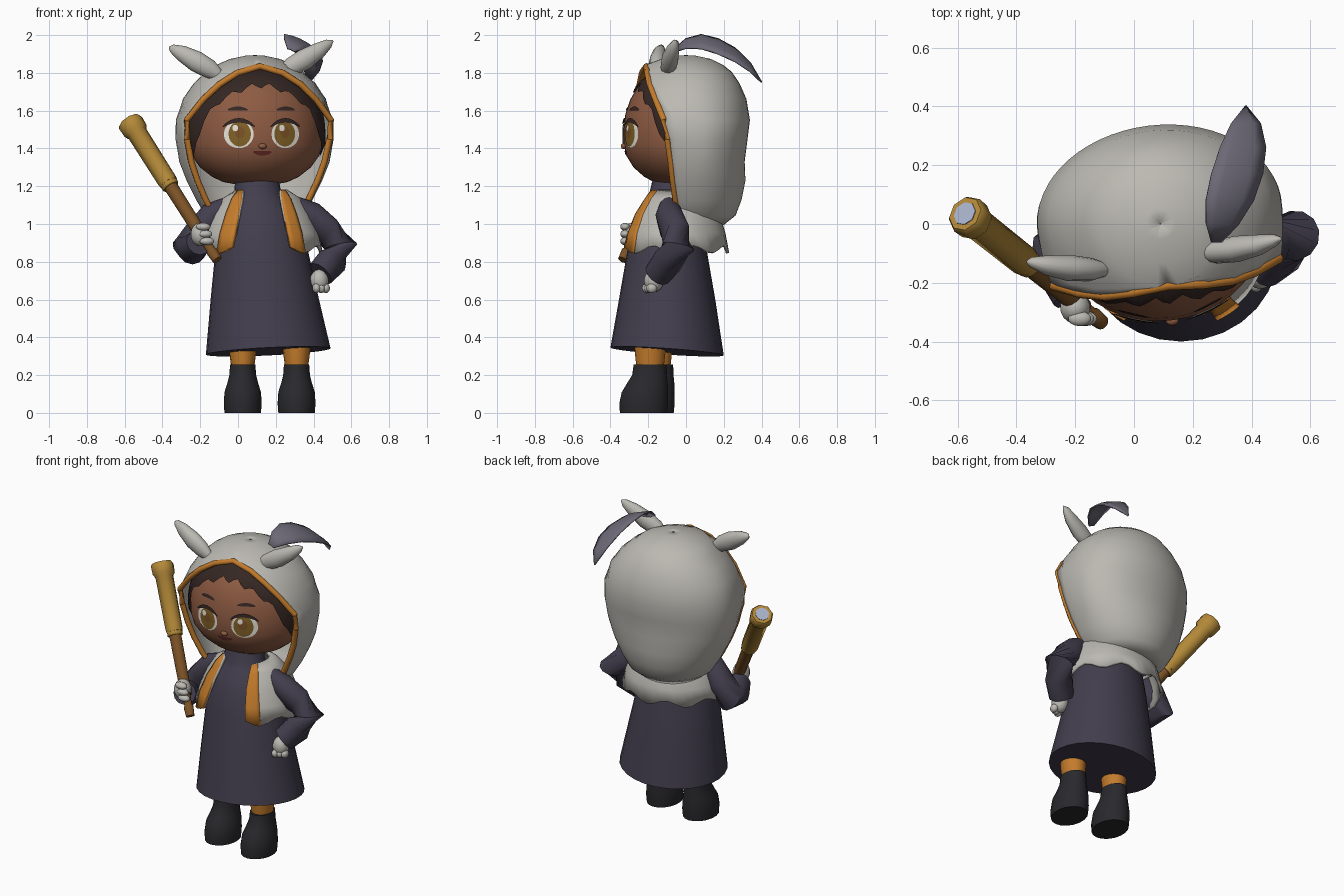
import bpy, bmesh
from math import sin, cos, pi, asin, sqrt, radians
from mathutils import Vector

if "Cube" in bpy.data.objects:
    bpy.data.objects.remove(bpy.data.objects["Cube"])

COL = dict(grey=(.50, .485, .445), navy=(.055, .048, .075), skin=(.27, .105, .055), orange=(.55, .2, .025),
           black=(.022, .021, .025), hair=(.035, .02, .017), gold=(.45, .25, .04), brown=(.2, .085, .02),
           feather=(.15, .14, .18), lens=(.4, .45, .6), white=(.8, .77, .7), iris=(.22, .12, .02), lip=(.12, .02, .02))
MATS = {}
HEAD = (.09, 0, 0)


def finish(name, bm, col, head=False, thick=0):
    bmesh.ops.remove_doubles(bm, verts=bm.verts, dist=.0004)
    bmesh.ops.recalc_face_normals(bm, faces=bm.faces)
    me = bpy.data.meshes.new(name)
    bm.to_mesh(me)
    bm.free()
    ob = bpy.data.objects.new(name, me)
    bpy.context.collection.objects.link(ob)
    if col not in MATS:
        MATS[col] = bpy.data.materials.new(col)
        MATS[col].diffuse_color = (*COL[col], 1)
    me.materials.append(MATS[col])
    if head:  # head group is turned slightly to its left
        ob.location, ob.rotation_euler = HEAD, (0, 0, radians(7))
    if thick:
        m = ob.modifiers.new("thickness", 'SOLIDIFY')
        m.thickness, m.offset = thick, 0
    bpy.ops.object.select_all(action='DESELECT')
    ob.select_set(True)
    bpy.context.view_layer.objects.active = ob
    bpy.ops.object.shade_smooth_by_angle(angle=radians(48))
    return ob


def skin_rows(rows, closed, caps=False):
    bm = bmesh.new()
    vs = [[bm.verts.new(p) for p in r] for r in rows]
    n = len(rows[0])
    for a, b in zip(vs, vs[1:]):
        for i in range(n if closed else n - 1):
            j = (i + 1) % n
            bm.faces.new((a[i], a[j], b[j], b[i]))
    if caps:
        bm.faces.new(vs[0])
        bm.faces.new(vs[-1])
    return bm


def stack(name, levels, col, n=24, head=False, tilt=(0, 0)):
    """Stacked ellipses: z, cx, cy, rx, ry. The lowest one may be tilted."""
    rows = []
    for k, (z, cx, cy, rx, ry) in enumerate(levels):
        row = []
        for i in range(n):
            x, y = rx * sin(2 * pi * i / n), -ry * cos(2 * pi * i / n)
            row.append((cx + x, cy + y, z + (x * tilt[0] + y * tilt[1] if k == 0 else 0)))
        rows.append(row)
    return finish(name, skin_rows(rows, True, True), col, head)


def tube(name, pts, radii, col, n=12, flat=1, head=False):
    pts = [Vector(p) for p in pts]
    rows = []
    for i, (p, r) in enumerate(zip(pts, radii)):
        a, b = pts[max(i - 1, 0)], pts[min(i + 1, len(pts) - 1)]
        q = (b - a).to_track_quat('Z', 'Y')
        rows.append([p + q @ Vector((r * flat * cos(2 * pi * k / n), r * sin(2 * pi * k / n), 0)) for k in range(n)])
    return finish(name, skin_rows(rows, True, True), col, head)


def shell(name, levels, col, cx=0, n=36, span=(0, 1), grow=0, hem=0, head=False, thick=.018):
    """Garment open at the front. Levels: z, rx, cy, y_back, opening half width, opening y."""
    rows = []
    for k, (z, rx, cy, yb, w, ye) in enumerate(levels):
        gap = asin(w / rx)
        ryf = (cy - ye) / cos(gap)
        row = []
        for i in range(n + 1):
            a = gap + (2 * pi - 2 * gap) * (span[0] + (span[1] - span[0]) * i / n)
            ry = ryf if cos(a) > 0 else yb - cy
            row.append((cx - (rx + grow) * sin(a), cy - (ry + grow) * cos(a), z + (hem * cos(8 * a) if k == 0 else 0)))
        rows.append(row)
    finish(name, skin_rows(rows, False), col, head, thick)
    return rows


def ball(name, loc, scale, col, head=False):
    bm = bmesh.new()
    bmesh.ops.create_uvsphere(bm, u_segments=14, v_segments=9, radius=1)
    for v in bm.verts:
        v.co = Vector(a * b + c for a, b, c in zip(v.co, scale, loc))
    return finish(name, bm, col, head)


# head
PROF = [(1.207, .25), (1.222, .48), (1.25, .65), (1.30, .83), (1.36, .95), (1.42, 1), (1.50, 1), (1.58, .97),
        (1.66, .885), (1.72, .77), (1.77, .6), (1.805, .38), (1.82, .1)]
RX, RY, CY = .355, .31, -.02


def prof(z):
    for (z0, s0), (z1, s1) in zip(PROF, PROF[1:]):
        if z <= z1:
            return s0 + (s1 - s0) * (z - z0) / (z1 - z0)
    return .1


stack("head", [(z, 0, CY, RX * s, RY * s) for z, s in PROF], 'skin', 40, True)

# hair with a jagged fringe and longer sides
rows = [[] for _ in range(9)]
N = 72
for i in range(N):
    a = 2 * pi * i / N
    d = min(a, 2 * pi - a) * 180 / pi
    lo = 1.725 - .12 * (d / 48) ** 2 if d < 48 else max(1.36, 1.605 - .0105 * (d - 48))
    lo += (.0, .018, .03, .012)[i % 4] - .015
    for k in range(9):
        z = lo + (1.822 - lo) * k / 8
        s = prof(z) * (1.035 if k else 1.02) + .012
        rows[k].append((RX * s * sin(a), CY - RY * s * cos(a), z + .008))
finish("hair", skin_rows(rows, True), 'hair', True)


# face features laid on the head surface
def decal(name, x0, z0, rx, rz, col, off, bend=0):
    rows = []
    for r in (.001, .35, .7, 1):
        row = []
        for k in range(20):
            x, z = r * rx * cos(pi * k / 10), r * rz * sin(pi * k / 10)
            z += z0 + bend * x * x
            x += x0
            row.append((x, CY - off - RY * sqrt(max(0, prof(z) ** 2 - (x / RX) ** 2)), z))
        rows.append(row)
    finish(name, skin_rows(rows, True, True), col, True)


for side, s in (("left", -1), ("right", 1)):
    x = .124 * s
    decal(side + "_eye_white", x, 1.475, .077, .074, 'white', .004)
    decal(side + "_iris", x - .004 * s, 1.477, .058, .067, 'iris', .007)
    decal(side + "_pupil", x - .004 * s, 1.485, .026, .032, 'brown', .009)
    decal(side + "_eye_glint", x - .02, 1.508, .015, .017, 'white', .011)
    decal(side + "_lash", x, 1.549, .083, .012, 'hair', .010, -5)
    decal(side + "_brow", x + .004 * s, 1.612, .052, .010, 'hair', .006, -3)
decal("mouth", .0, 1.374, .05, .012, 'lip', .004, 3)
ball("nose", (0, -.332, 1.412), (.022, .016, .015), 'skin', True)

# hood and its trim
hood = [(.99, .17, .03, .18, .14, -.05), (1.05, .25, .03, .255, .23, -.07), (1.13, .30, .03, .285, .275, -.09),
        (1.23, .35, .03, .305, .32, -.11), (1.33, .39, .03, .30, .355, -.125), (1.45, .41, .03, .315, .38, -.145),
        (1.55, .408, .03, .328, .385, -.165), (1.66, .37, .03, .31, .30, -.20), (1.74, .315, .02, .275, .215, -.22),
        (1.80, .25, .02, .235, .12, -.22), (1.835, .20, .01, .19, 0, -.21), (1.865, .13, 0, .13, 0, -.13),
        (1.882, .05, 0, .05, 0, -.05), (1.885, .001, 0, .001, 0, -.001)]
rows = shell("hood", hood, 'grey', head=True)[:11]
edge = [r[0] for r in rows] + [r[-1] for r in rows[-2::-1]]
tube("hood_trim", edge, [.017] * len(edge), 'orange', 8, head=True)

# hood ears
tube("left_ear", [(-.10, -.155, 1.785), (-.15, -.155, 1.82), (-.22, -.15, 1.86), (-.30, -.14, 1.905), (-.35, -.13, 1.93), (-.365, -.128, 1.935)],
     [.03, .05, .056, .042, .022, .004], 'grey', 12, .8)
tube("right_ear", [(.23, -.10, 1.80), (.28, -.095, 1.83), (.35, -.085, 1.87), (.43, -.07, 1.92), (.48, -.055, 1.955), (.503, -.05, 1.97)],
     [.03, .05, .056, .043, .025, .004], 'grey', 12, .8)

# feather: curved, folded blade
path = [(.28, -.06, 1.92), (.30, 0, 1.955), (.325, .08, 1.965), (.35, .17, 1.94), (.37, .26, 1.895), (.38, .34, 1.83), (.38, .40, 1.75)]
rows = []
for (x, y, z), w in zip(path, (.02, .06, .088, .095, .085, .055, .002)):
    rows.append([(x + w * t * .92, y, z - w * t * .42 + .16 * w * (1 - t * t)) for t in (-1, -.5, 0, .5, 1)])
finish("feather", skin_rows(rows, False), 'feather', thick=.008)

# robe with collar
stack("robe", [(.325, .16, -.10, .33, .30), (.60, .142, -.10, .287, .255), (.86, .125, -.10, .245, .21),
               (1.0, .115, -.10, .215, .18), (1.08, .11, -.095, .18, .15), (1.13, .107, -.09, .14, .12),
               (1.16, .105, -.085, .125, .11), (1.24, .10, -.07, .115, .105)], 'navy', 28, tilt=(.05, -.07))

# capelet with scalloped hem and orange borders
cape = [(.865, .315, -.07, .22, .15, -.315), (.95, .295, -.07, .20, .135, -.295), (1.05, .255, -.07, .17, .115, -.255),
        (1.13, .20, -.08, .10, .10, -.205), (1.175, .13, -.08, .04, .095, -.175)]
shell("capelet", cape, 'grey', .125, hem=-.02)
for side, sp in (("left", (0, .06)), ("right", (.945, 1))):
    shell(side + "_capelet_border", cape, 'orange', .125, 4, sp, .008, -.02)

# arms and hands
tube("right_arm", [(.30, -.09, 1.10), (.385, -.09, 1.05), (.47, -.06, .965), (.545, -.04, .88), (.50, -.095, .805), (.435, -.15, .735)],
     [.05, .072, .08, .088, .082, .074], 'navy')
tube("left_arm", [(-.04, -.09, 1.10), (-.13, -.085, 1.05), (-.20, -.08, .96), (-.265, -.085, .87), (-.245, -.17, .865), (-.21, -.25, .90)],
     [.05, .072, .08, .086, .08, .068], 'navy')
ball("right_hand", (.43, -.17, .70), (.05, .052, .06), 'grey')
ball("left_hand", (-.2, -.285, .945), (.052, .055, .062), 'grey')
for i in range(3):
    ball("right_finger", (.415 + .025 * i, -.205 + .012 * i, .66), (.022, .028, .026), 'grey')
    ball("left_finger", (-.185 + .01 * i, -.322, .985 - .038 * i), (.04, .026, .021), 'grey')

# spyglass along one axis
A, B = Vector((-.11, -.335, .81)), Vector((-.575, .035, 1.545))


def scope(name, steps, col, n=8):
    tube(name, [A.lerp(B, t) for t, r in steps], [r for t, r in steps], col, n)


scope("spyglass_eyepiece", [(0, .026), (.06, .03), (.07, .024), (.2, .024)], 'brown', 12)
scope("spyglass_draw_tube", [(.14, .034), (.55, .037)], 'brown', 12)
scope("spyglass_ring", [(.525, .043), (.53, .047), (.555, .047), (.56, .043)], 'gold', 12)
scope("spyglass_barrel", [(.55, .050), (.57, .053), (.91, .055), (.93, .068), (.985, .070), (1, .062)], 'gold')
scope("spyglass_lens", [(.99, .042), (1.004, .042)], 'lens')

# legs and boots
for side, x, dy in (("left", .025, 0), ("right", .31, -.035)):
    stack(side + "_leg", [(.22, x, -.155 + dy, .058, .07), (.31, x, -.155 + dy, .07, .08), (.40, x, -.155 + dy, .08, .085)], 'orange', 16)
    boot = [(0, .098, -.315, -.065), (.05, .102, -.318, -.06), (.11, .098, -.305, -.06), (.16, .082, -.275, -.062),
            (.20, .072, -.25, -.066), (.255, .068, -.242, -.068)]
    stack(side + "_boot", [(z, x, (f + b) / 2 + dy, rx, (b - f) / 2) for z, rx, f, b in boot], 'black', 18)

for m in bpy.data.materials:
    if m.users and not m.is_grease_pencil:
        m.use_nodes = True
        m.node_tree.nodes["Principled BSDF"].inputs["Base Color"].default_value = m.diffuse_color
